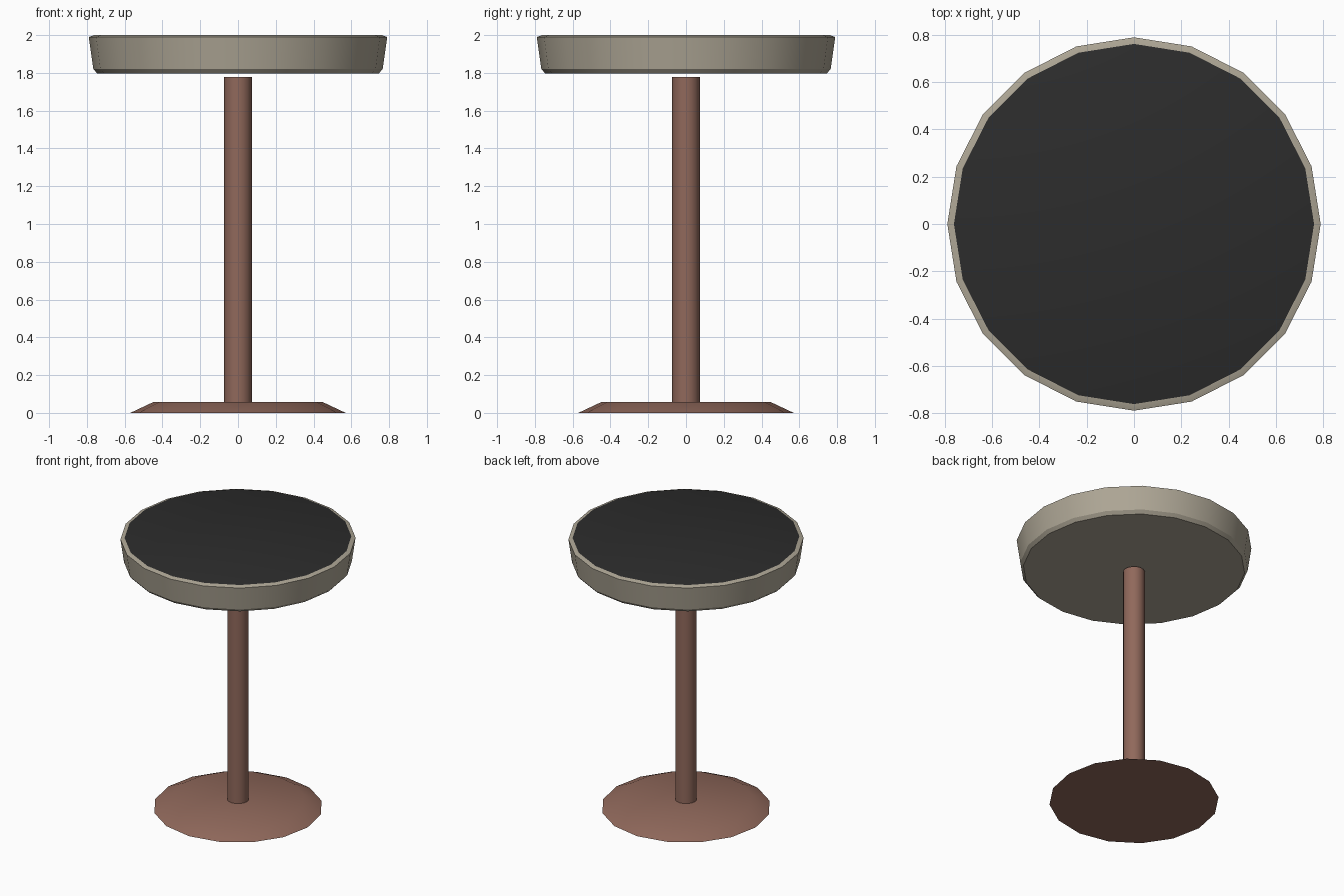
import bpy, math

if "Cube" in bpy.data.objects:
    bpy.data.objects.remove(bpy.data.objects["Cube"])


def material(name, rgb):
    m = bpy.data.materials.new(name)
    m.diffuse_color = (*rgb, 1)
    m.use_nodes = True
    m.node_tree.nodes["Principled BSDF"].inputs["Base Color"].default_value = m.diffuse_color
    return m


def turned(name, profile, sides, mats, smooth=40):
    """Closed solid of revolution from (radius, z) points, bottom to top."""
    verts = [(r * math.cos(2 * math.pi * i / sides), r * math.sin(2 * math.pi * i / sides), z)
             for r, z in profile for i in range(sides)]
    faces = [tuple(reversed(range(sides)))]
    for k in range(len(profile) - 1):
        a, b = k * sides, (k + 1) * sides
        for i in range(sides):
            j = (i + 1) % sides
            faces.append((a + i, a + j, b + j, b + i))
    faces.append(tuple(range(len(verts) - sides, len(verts))))
    mesh = bpy.data.meshes.new(name)
    mesh.from_pydata(verts, [], faces)
    for m in mats:
        mesh.materials.append(m)
    # The last material covers the top cap
    mesh.polygons[len(faces) - 1].material_index = len(mats) - 1
    ob = bpy.data.objects.new(name, mesh)
    bpy.context.collection.objects.link(ob)
    bpy.ops.object.select_all(action='DESELECT')
    ob.select_set(True)
    bpy.context.view_layer.objects.active = ob
    bpy.ops.object.shade_smooth_by_angle(angle=math.radians(smooth))
    return ob


rim = material("warm_grey", (0.42, 0.38, 0.30))
dark = material("dark_top", (0.025, 0.025, 0.025))
brown = material("brown", (0.28, 0.14, 0.105))

# Flared base plate
turned("base", [(0.57, 0), (0.447, 0.058)], 16, [brown])

# Central pole, stopping just short of the tabletop
turned("pole", [(0.073, 0.05), (0.073, 1.777)], 16, [brown])

# Tapered round top with bevelled edges and a dark upper face
turned("tabletop", [(0.745, 1.797), (0.766, 1.82), (0.79, 1.99), (0.762, 2.0)],
       20, [rim, dark], 30)
